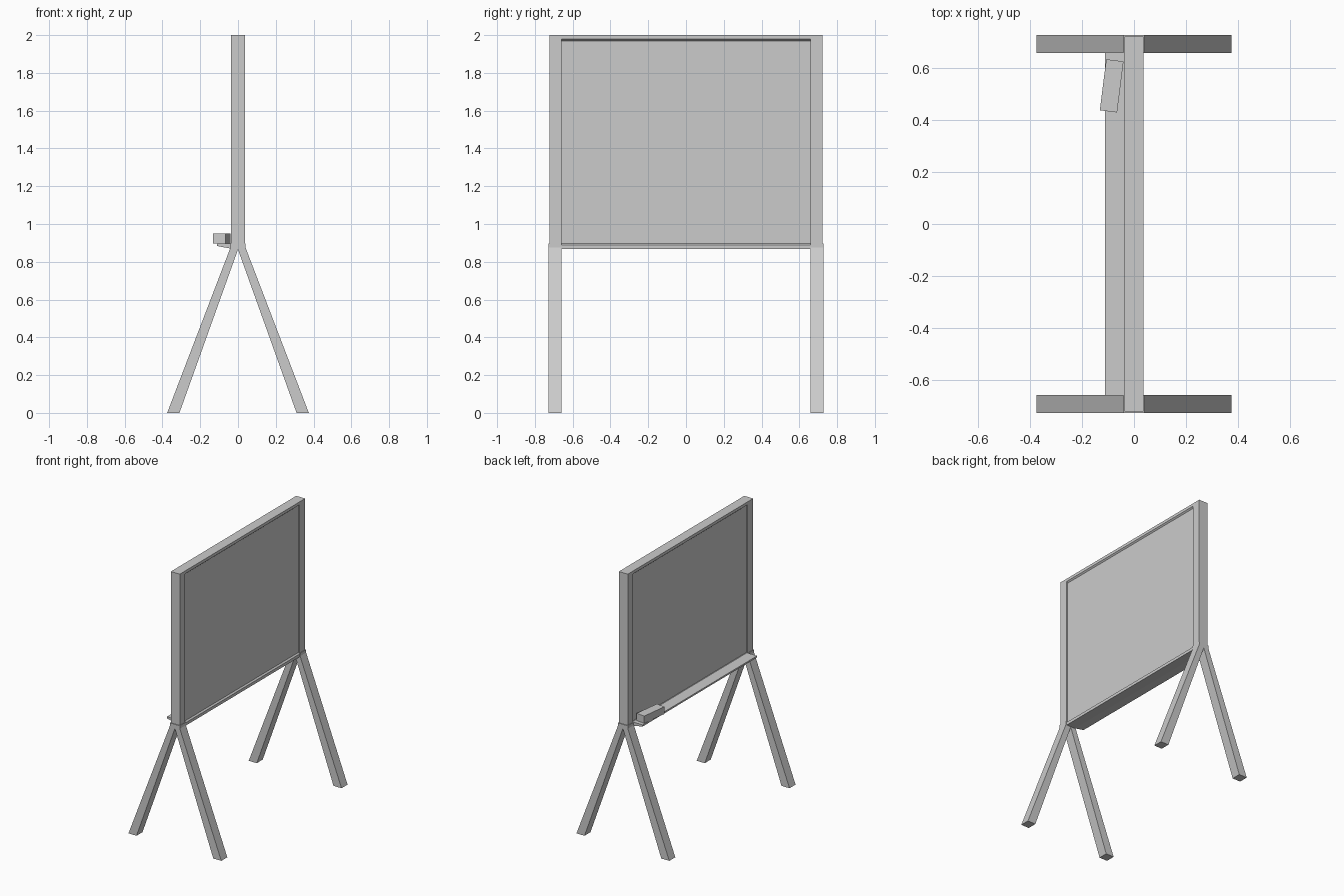
import bpy, bmesh
from math import radians
from mathutils import Matrix

if "Cube" in bpy.data.objects:
    bpy.data.objects.remove(bpy.data.objects["Cube"])


def finish(bm, name):
    bmesh.ops.recalc_face_normals(bm, faces=bm.faces)
    mesh = bpy.data.meshes.new(name)
    bm.to_mesh(mesh)
    bm.free()
    obj = bpy.data.objects.new(name, mesh)
    bpy.context.collection.objects.link(obj)
    return obj


def box(bm, size, centre, angle=0):
    m = (Matrix.Translation(centre) @ Matrix.Rotation(radians(angle), 4, 'Z')
         @ Matrix.Diagonal((*size, 1)))
    return bmesh.ops.create_cube(bm, size=1, matrix=m)


def extrude_xz(name, profile, y0, y1):
    bm = bmesh.new()
    face = bm.faces.new([bm.verts.new((x, y0, z)) for x, z in profile])
    ext = bmesh.ops.extrude_face_region(bm, geom=[face])["geom"]
    verts = [g for g in ext if isinstance(g, bmesh.types.BMVert)]
    if face.is_valid is False or len(bm.faces) == len(profile) + 1:
        bm.faces.new([v for v in bm.verts if v not in verts])
    bmesh.ops.translate(bm, verts=verts, vec=(0, y1 - y0, 0))
    return finish(bm, name)


# Framed board with a shallow recessed panel on both sides
bm = bmesh.new()
box(bm, (0.072, 1.446, 1.132), (0, 0, 1.434))
for face in [f for f in bm.faces if abs(f.calc_center_median().x) > 0.01]:
    bmesh.ops.inset_individual(bm, faces=[face], thickness=0.03)
    for v in face.verts:
        v.co.y = 0.66 if v.co.y > 0 else -0.66
    bmesh.ops.inset_individual(bm, faces=[face], thickness=0.0001)
    for v in face.verts:
        v.co.y = 0.66 if v.co.y > 0 else -0.66
        v.co.z = 1.97 if v.co.z > 1.4 else 0.898
        v.co.x *= 0.72
finish(bm, "board_frame")

# Splayed trestle legs, one inverted Y at each end
leg_profile = [(-0.375, 0), (-0.31, 0), (0, 0.865), (0.31, 0), (0.375, 0),
               (0.04, 0.875), (0.04, 0.896), (-0.04, 0.896), (-0.04, 0.875)]
for side, y in (("near", -0.728), ("far", 0.659)):
    extrude_xz(side + "_legs", leg_profile, y, y + 0.069)

# Ledge with a sloping underside
extrude_xz("chalk_ledge", [(-0.03, 0.868), (-0.03, 0.896), (-0.112, 0.896), (-0.112, 0.884)],
           -0.66, 0.66)

# Eraser resting askew on the ledge
bm = bmesh.new()
box(bm, (0.067, 0.198, 0.053), (-0.086, 0.532, 0.9225), -7.2)
finish(bm, "eraser")
